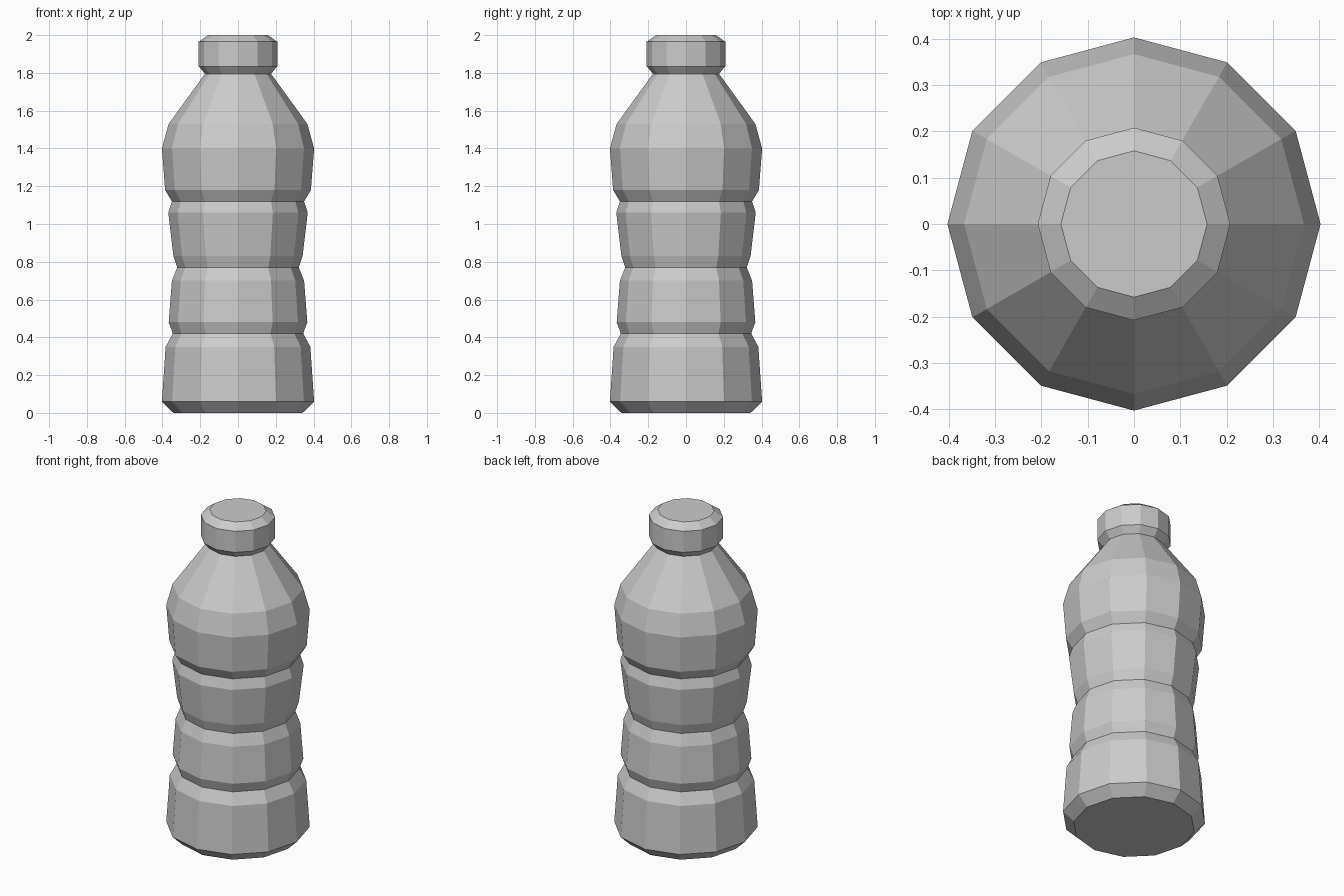
import bpy, bmesh
from math import cos, sin, pi

if "Cube" in bpy.data.objects:
    bpy.data.objects.remove(bpy.data.objects["Cube"])

SIDES = 12


def lathe(name, profile):
    """Closed flat-shaded solid turned around z from (radius, height) points."""
    bm = bmesh.new()
    rings = []
    for r, z in profile:
        rings.append([bm.verts.new((r * cos(2 * pi * i / SIDES), r * sin(2 * pi * i / SIDES), z))
                      for i in range(SIDES)])
    for low, high in zip(rings, rings[1:]):
        for i in range(SIDES):
            j = (i + 1) % SIDES
            bm.faces.new((low[i], low[j], high[j], high[i]))
    bm.faces.new(rings[0][::-1])
    bm.faces.new(rings[-1])
    mesh = bpy.data.meshes.new(name)
    bm.to_mesh(mesh)
    bm.free()
    obj = bpy.data.objects.new(name, mesh)
    bpy.context.collection.objects.link(obj)
    return obj


# Bottle body: bevelled base, three grooves, shoulder and taper to the neck
lathe("bottle_body", [
    (0.342, 0.0), (0.403, 0.06),
    (0.383, 0.35), (0.345, 0.42), (0.367, 0.48),
    (0.35, 0.70), (0.322, 0.77), (0.342, 0.83),
    (0.369, 1.06), (0.35, 1.12), (0.386, 1.18),
    (0.403, 1.40), (0.367, 1.53), (0.175, 1.795),
])

# Screw cap with bevelled rims
lathe("bottle_cap", [(0.175, 1.795), (0.208, 1.835), (0.208, 1.965), (0.158, 2.0)])
